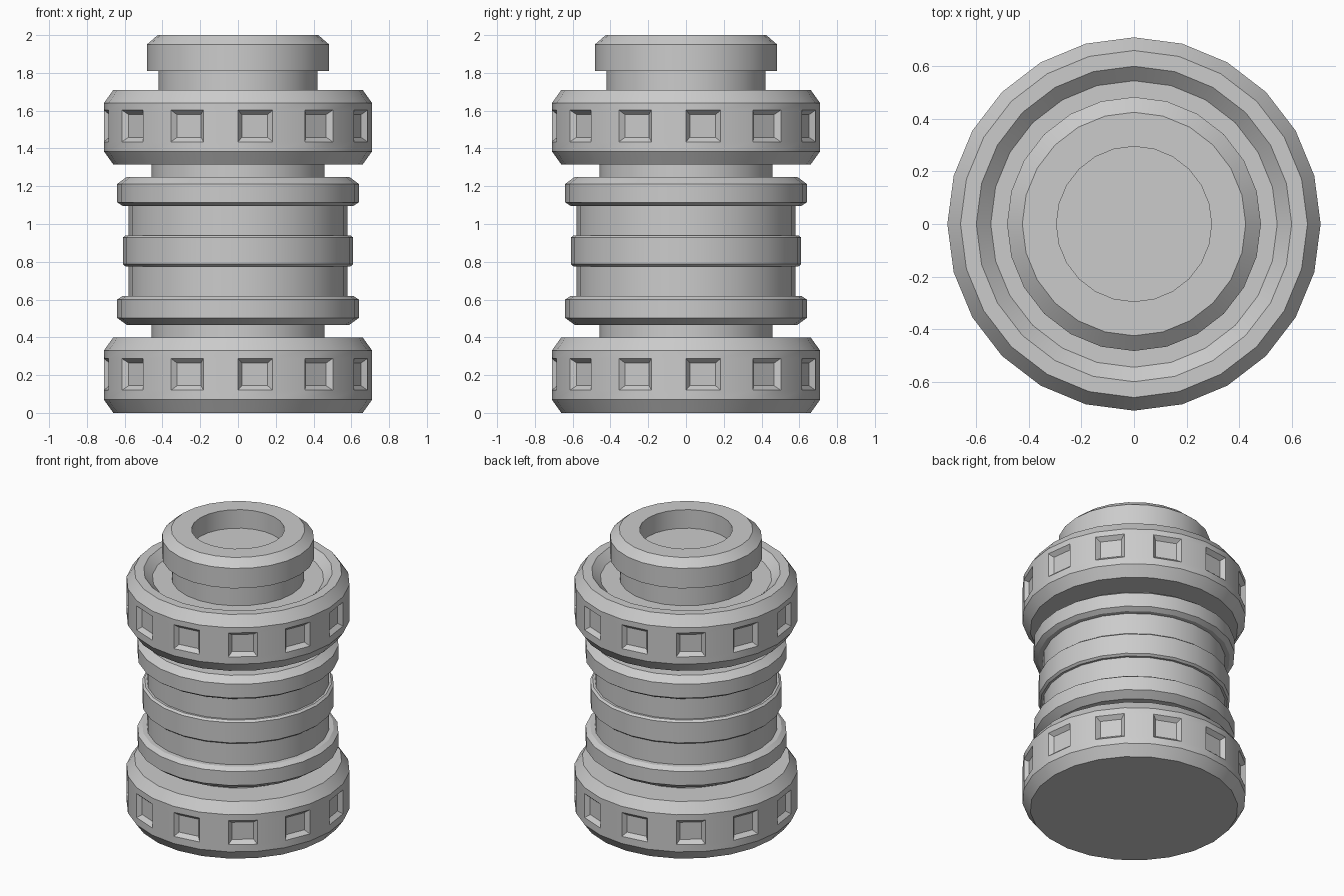
import bpy, bmesh, math

if "Cube" in bpy.data.objects:
    bpy.data.objects.remove(bpy.data.objects["Cube"])

SIDES = 24


def lathe(name, profile, pocket_z=None):
    """Spin (radius, z) points round the z axis, capping both ends."""
    bm = bmesh.new()
    rows = []
    for r, z in profile:
        rows.append([bm.verts.new((r * math.cos(2 * math.pi * k / SIDES),
                                   r * math.sin(2 * math.pi * k / SIDES), z))
                     for k in range(SIDES)])
    pockets = []
    for i in range(len(rows) - 1):
        a, b = rows[i], rows[i + 1]
        for k in range(SIDES):
            n = (k + 1) % SIDES
            f = bm.faces.new((a[k], a[n], b[n], b[k]))
            if pocket_z is not None and k % 2 == 0 and abs(profile[i][1] - pocket_z) < 1e-5:
                pockets.append(f)
    bm.faces.new(rows[0][::-1])
    bm.faces.new(rows[-1])
    bm.normal_update()
    # Sunken grip pockets on every second side
    if pockets:
        bmesh.ops.inset_individual(bm, faces=pockets, thickness=0.024,
                                   depth=-0.027, use_even_offset=True)
    mesh = bpy.data.meshes.new(name)
    bm.to_mesh(mesh)
    bm.free()
    obj = bpy.data.objects.new(name, mesh)
    bpy.context.collection.objects.link(obj)
    bpy.ops.object.select_all(action='DESELECT')
    obj.select_set(True)
    bpy.context.view_layer.objects.active = obj
    bpy.ops.object.shade_smooth_by_angle(angle=math.radians(25))
    return obj


def grip_ring(name, z, height, recess=()):
    profile = [(0.66, z), (0.71, z + 0.07), (0.71, z + 0.12), (0.71, z + 0.288),
               (0.71, z + height - 0.07), (0.66, z + height)]
    return lathe(name, profile + list(recess), z + 0.12)


# Chunky grip rings at both ends; the upper one has a sunken top
grip_ring("lower_grip_ring", 0.0, 0.40)
grip_ring("upper_grip_ring", 1.315, 0.395, [(0.60, 1.71), (0.545, 1.66)])

# Waisted body: half profile mirrored about its middle height
MID = 0.8575
half = [(0.458, 0.38), (0.458, 0.465), (0.588, 0.465), (0.64, 0.503), (0.64, 0.60),
        (0.61, 0.62), (0.58, 0.62), (0.58, 0.775), (0.595, 0.775), (0.61, 0.787)]
lathe("body", half + [(r, 2 * MID - z) for r, z in reversed(half)])

# Neck and hollow cap
lathe("cap", [(0.422, 1.64), (0.422, 1.81), (0.483, 1.81), (0.483, 1.95),
              (0.425, 2.0), (0.295, 2.0), (0.295, 1.87)])
